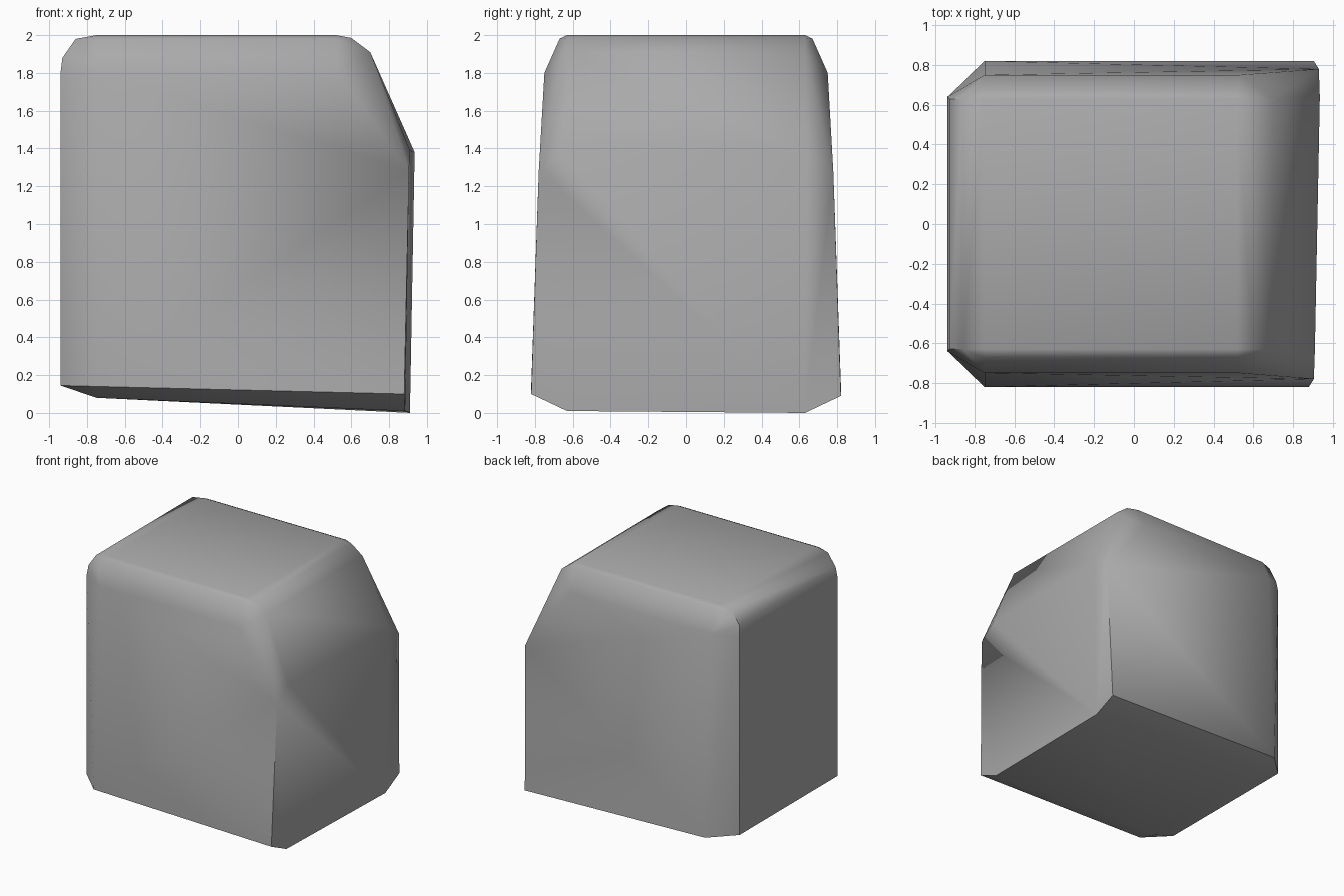
import bpy
import bmesh
import math

cube = bpy.data.objects.get("Cube")
if cube:
    bpy.data.objects.remove(cube, do_unlink=True)

# Corner points of one half: x, half depth, z
left_end = [(-.75, .63, 2), (-.86, .63, 1.98), (-.93, .63, 1.88),
            (-.94, .64, 1.8), (-.94, .64, .145)]
face_edge = [(-.75, .67, 1.98), (.52, .67, 1.98), (-.75, .75, 1.8),
             (.53, .75, 1.8), (-.75, .82, .14)]
slope = [(.52, .63, 2), (.6, .63, 1.985), (.7, .63, 1.91)]
base = [(-.75, .63, .08)]
# Right wall corners, which lean slightly outward toward the back
right_wall = [(.935, .64, 1.38), (.93, .78, 1.27), (.905, .82, .09), (.91, .63, 0)]

bm = bmesh.new()
for side in (-1, 1):
    for x, y, z in left_end + face_edge + slope + base:
        bm.verts.new((x, y * side, z))
    for x, y, z in right_wall:
        front = side < 0
        bm.verts.new((x - .025 * front, y * side, z + .01 * front))

# Wrap the corners and merge flat triangles
bmesh.ops.convex_hull(bm, input=bm.verts)
bmesh.ops.dissolve_limit(bm, angle_limit=math.radians(.6),
                         verts=bm.verts, edges=bm.edges)
bmesh.ops.recalc_face_normals(bm, faces=bm.faces)
mesh = bpy.data.meshes.new("block")
bm.to_mesh(mesh)
bm.free()

block = bpy.data.objects.new("block", mesh)
bpy.context.collection.objects.link(block)

# Plain grey surface
grey = bpy.data.materials.new("grey")
grey.use_nodes = True
color = (.4, .4, .4, 1)
grey.diffuse_color = color
grey.node_tree.nodes["Principled BSDF"].inputs["Base Color"].default_value = color
mesh.materials.append(grey)

bpy.context.view_layer.objects.active = block
block.select_set(True)
bpy.ops.object.shade_smooth_by_angle(angle=math.radians(45))
